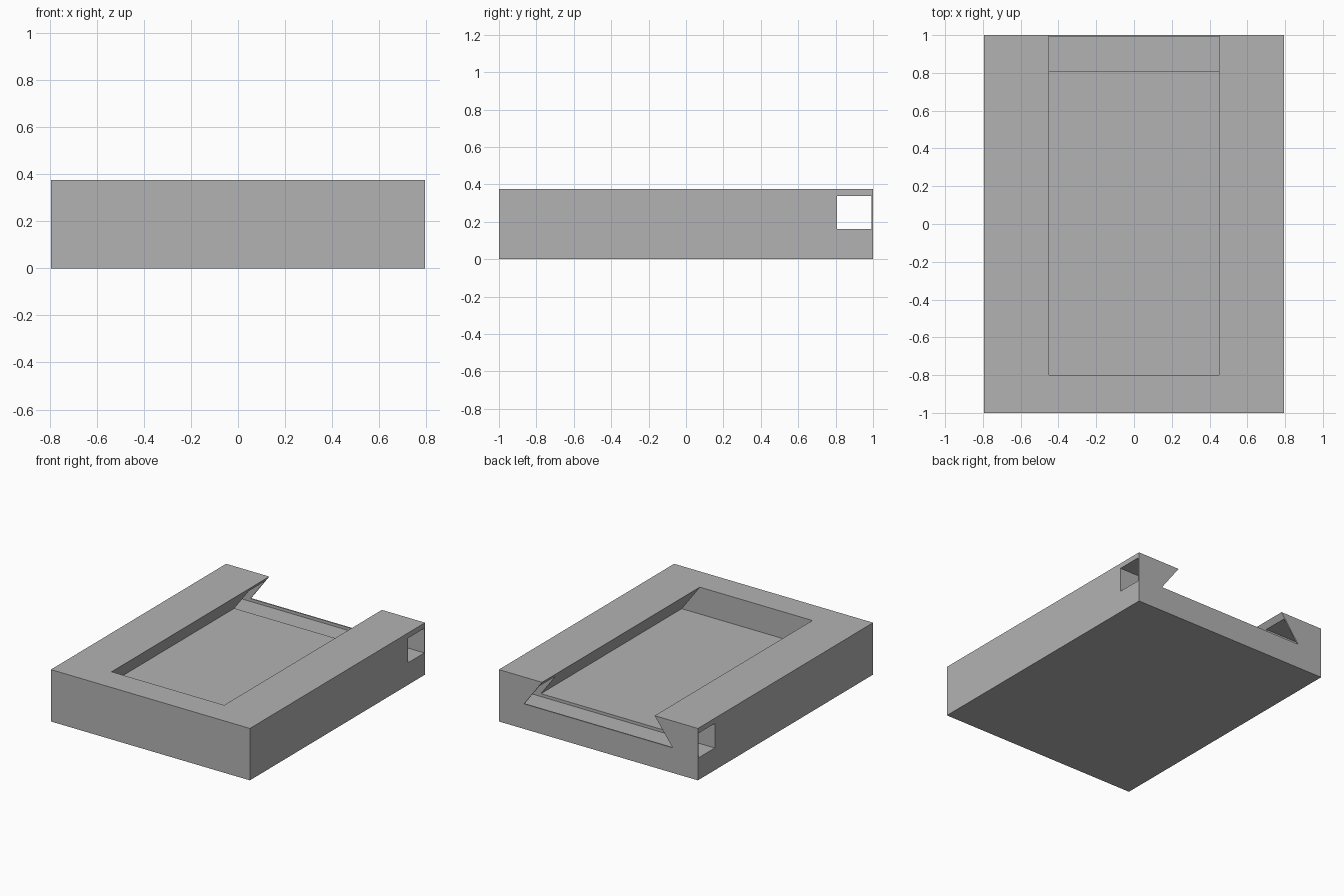
import bpy
import bmesh

cube = bpy.data.objects.get("Cube")
if cube:
    bpy.data.objects.remove(cube, do_unlink=True)

HALF_W, HEIGHT = 0.795, 0.375
FLOOR = 0.181

grey = bpy.data.materials.new("plain grey")
grey.use_nodes = True
colour = (0.45, 0.45, 0.45, 1)
grey.diffuse_color = colour
grey.node_tree.nodes["Principled BSDF"].inputs["Base Color"].default_value = colour


def prism(name, profile, y0, y1):
    """Extrude an (x, z) profile along y."""
    bm = bmesh.new()
    face = bm.faces.new([bm.verts.new((x, y0, z)) for x, z in profile])
    ext = bmesh.ops.extrude_face_region(bm, geom=[face])
    verts = [g for g in ext["geom"] if isinstance(g, bmesh.types.BMVert)]
    bmesh.ops.translate(bm, verts=verts, vec=(0, y1 - y0, 0))
    bmesh.ops.recalc_face_normals(bm, faces=bm.faces)
    mesh = bpy.data.meshes.new(name)
    bm.to_mesh(mesh)
    bm.free()
    mesh.materials.append(grey)
    obj = bpy.data.objects.new(name, mesh)
    bpy.context.collection.objects.link(obj)
    return obj


def rect(half_w, z0, z1):
    return [(-half_w, z0), (half_w, z0), (half_w, z1), (-half_w, z1)]


def cut(target, cutter):
    mod = target.modifiers.new(cutter.name, "BOOLEAN")
    mod.operation = "DIFFERENCE"
    mod.solver = "EXACT"
    mod.object = cutter
    bpy.context.view_layer.objects.active = target
    bpy.ops.object.modifier_apply(modifier=mod.name)
    bpy.data.objects.remove(cutter, do_unlink=True)


# Solid block
block = prism("slotted_block", rect(HALF_W, 0, HEIGHT), -1, 1)

# Dovetail slot, open at the top and back; sides continue past the top face
slope = (0.45 - 0.594) / (HEIGHT - FLOOR)
top = HEIGHT + 0.1
top_w = 0.45 + slope * 0.1
dovetail = [(-0.594, FLOOR), (0.594, FLOOR), (top_w, top), (-top_w, top)]
# Keep the mouth straight above the top face
dovetail[2:2] = [(0.45, HEIGHT)]
dovetail[3:] = [(0.45, top), (-0.45, top), (-0.45, HEIGHT)]
cut(block, prism("dovetail_cutter", dovetail, -0.8, 1.1))

# Square cross channel near the back, running through both sides
cut(block, prism("channel_cutter", rect(1, 0.16, 0.337), 0.807, 0.991))
